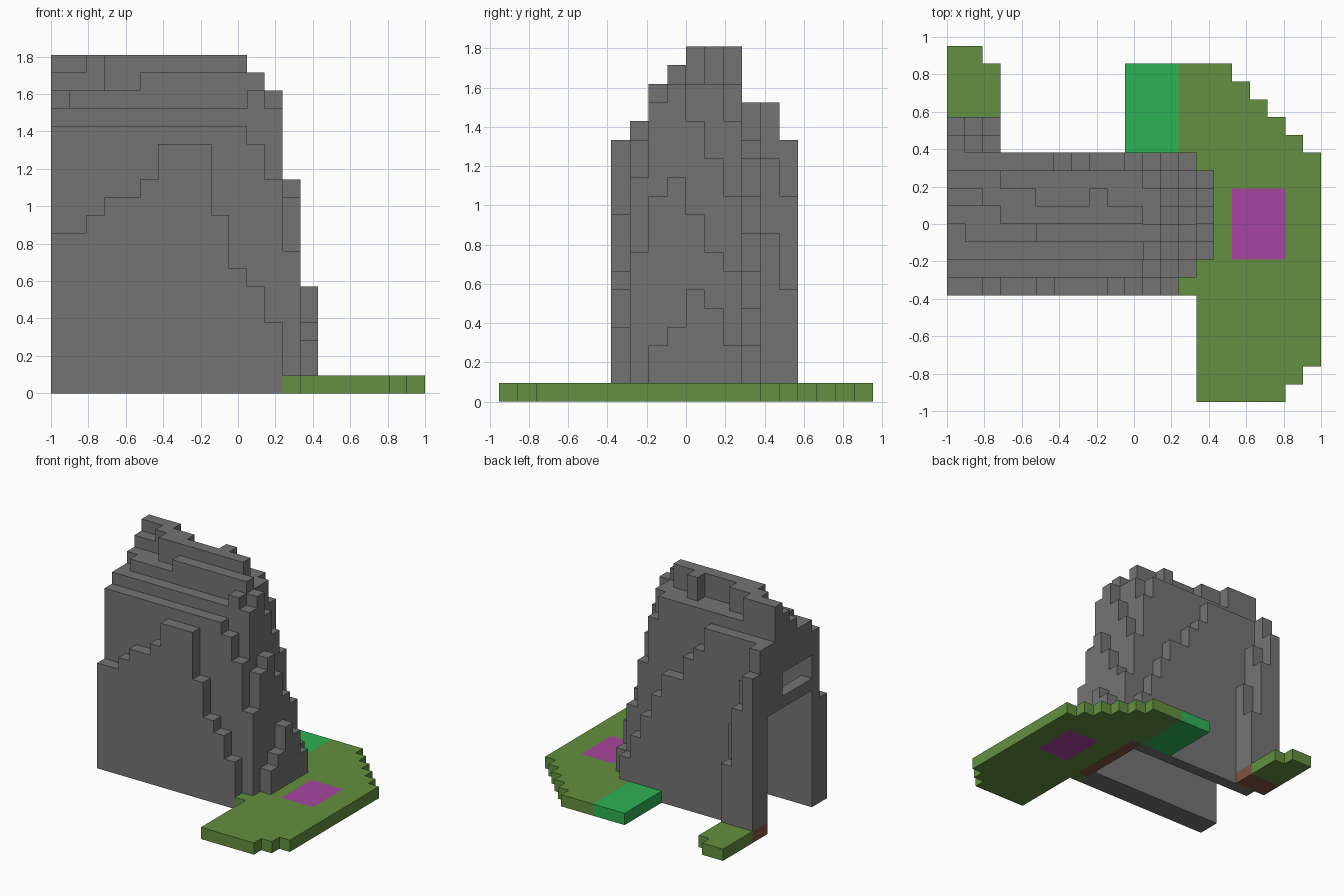
import bpy
import bmesh
from mathutils import Vector

cube = bpy.data.objects.get("Cube")
if cube:
    bpy.data.objects.remove(cube, do_unlink=True)

U = 2 / 21                              # block size
ORIGIN = Vector((-10.5, -10, 0))        # grid corner, in blocks


def material(name, rgb):
    m = bpy.data.materials.new(name)
    m.use_nodes = True
    m.diffuse_color = (*rgb, 1)
    bsdf = m.node_tree.nodes["Principled BSDF"]
    bsdf.inputs["Base Color"].default_value = (*rgb, 1)
    bsdf.inputs["Roughness"].default_value = 0.9
    return m


def box(x0, x1, y0, y1, z0=0, z1=1):
    """Set of block cells, upper limits excluded."""
    return {(x, y, z) for x in range(x0, x1) for y in range(y0, y1) for z in range(z0, z1)}


# Two side axes for every face direction, ordered to face outward
DIRECTIONS = []
for axis in range(3):
    for sign in (1, -1):
        n = Vector((0, 0, 0))
        n[axis] = sign
        u = Vector((0, 0, 0))
        u[(axis + 1) % 3] = 1
        DIRECTIONS.append((n, u, n.cross(u)))


def build(name, cells, mat, solid):
    """Mesh the exposed faces of a set of block cells."""
    bm = bmesh.new()
    for c in sorted(cells):
        centre = Vector(c) + Vector((0.5, 0.5, 0.5))
        for n, u, v in DIRECTIONS:
            if tuple(int(a + b) for a, b in zip(c, n)) in solid:
                continue
            corners = [centre + (n + a * u + b * v) / 2
                       for a, b in ((-1, -1), (1, -1), (1, 1), (-1, 1))]
            bm.faces.new([bm.verts.new((p + ORIGIN) * U) for p in corners])
    bmesh.ops.remove_doubles(bm, verts=bm.verts[:], dist=U / 100)
    mesh = bpy.data.meshes.new(name)
    bm.to_mesh(mesh)
    bm.free()
    mesh.materials.append(mat)
    obj = bpy.data.objects.new(name, mesh)
    bpy.context.collection.objects.link(obj)


# Mountain heights: one row per step from front to back, one letter per column
ROWS = [
    "99abbceeea764",
    "fffffffffffec8",
    "ggggggggggghgb3",
    "ghhhhiiiiiiihc4",
    "hhhjjjjjjjjhfa6",
    "iijjjhhhjhhhd85",
    "jjjhhhhhhhhfb73",
    "ggggggedbb9753",
    "gd9",
    "eb6",
]
FRONT = 6
height = {(x, FRONT + r): int(ch, 36)
          for r, row in enumerate(ROWS) for x, ch in enumerate(row)}

rock = set()
for (x, y), top in height.items():
    raised = x >= 13 or y >= 14         # these columns stand on the ground layer
    rock |= box(x, x + 1, y, y + 1, 1 if raised else 0, top)

# Hollow the inside, leaving a shell one block thick
for x in range(1, 13):
    for y in range(8, 13):
        sides = [height.get(p, 0) for p in ((x - 1, y), (x + 1, y), (x, y - 1), (x, y + 1))]
        rock -= box(x, x + 1, y, y + 1, 0, min(height[x, y] - 1, *sides))

# Doorway and window in the end wall
rock -= box(0, 1, 8, 14, 0, 10)
rock -= box(0, 1, 8, 12, 11, 13)

# Ground layer
blossom = box(16, 19, 8, 12)
pond = box(10, 13, 14, 19)
soil = box(13, 14, 7, 14) | box(0, 3, 14, 16)
tail = box(0, 2, 16, 20) | box(2, 3, 16, 19)
lawn = box(14, 19, 0, 1) | box(14, 20, 1, 2) | box(14, 21, 2, 14) | box(13, 14, 6, 7)
for step in range(5):                   # stepped back corner
    lawn |= box(13, 20 - step, 14 + step, 15 + step)
lawn -= blossom

solid = rock | blossom | pond | soil | tail | lawn
grass = material("grass green", (0.125, 0.28, 0.05))
build("mountain", rock, material("stone grey", (0.175, 0.175, 0.175)), solid)
build("lawn", lawn, grass, solid)
build("grass_tail", tail, grass, solid)
build("pond", pond, material("emerald green", (0.027, 0.445, 0.09)), solid)
build("blossom_patch", blossom, material("magenta", (0.39, 0.06, 0.35)), solid)
build("soil", soil, material("soil brown", (0.22, 0.09, 0.055)), solid)
